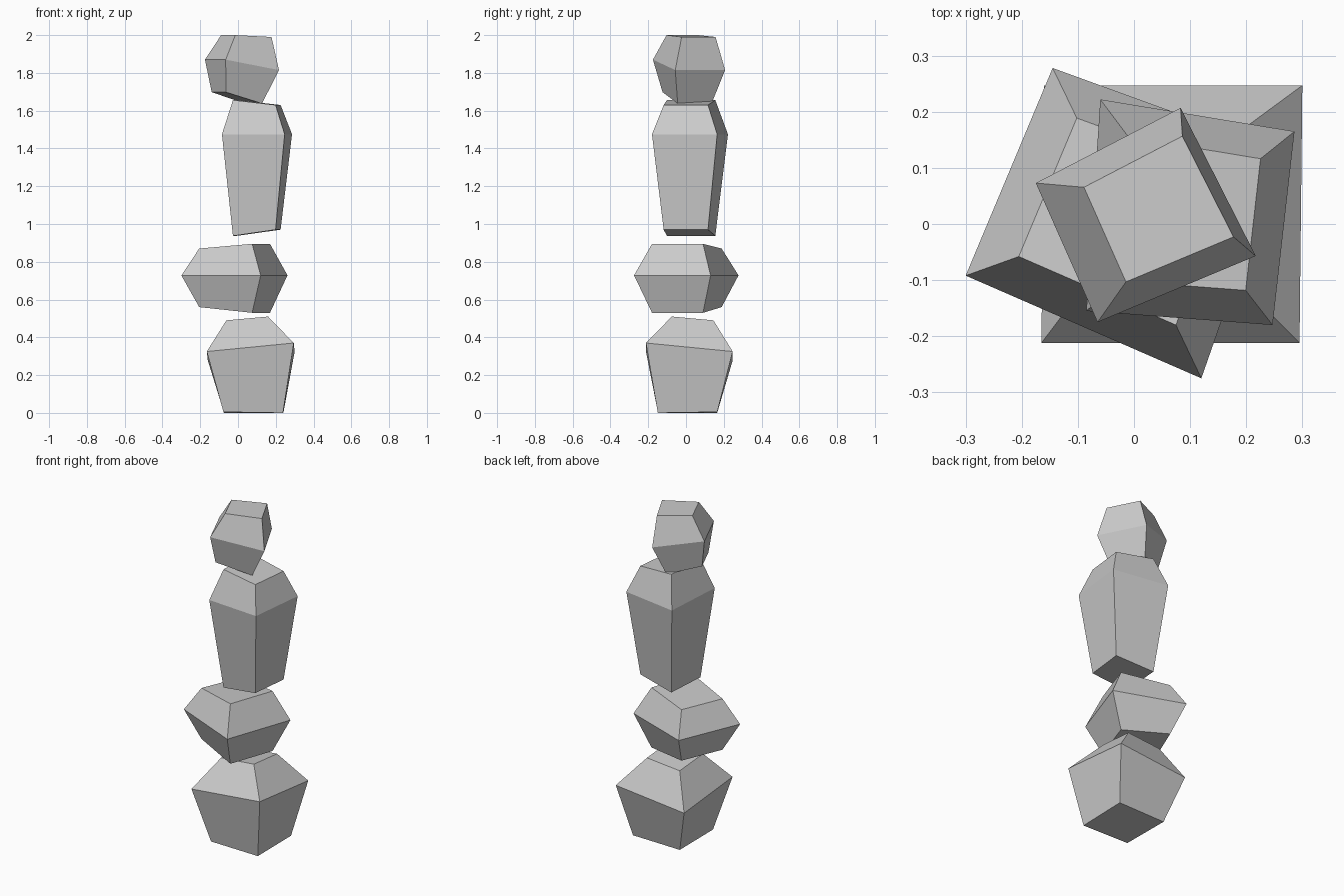
import bpy
import bmesh
from mathutils import Vector

if "Cube" in bpy.data.objects:
    bpy.data.objects.remove(bpy.data.objects["Cube"])


def stone(name, corners, rings):
    """Faceted stone: a four-cornered outline, repeated as scaled rings.
    Each ring is (centre, scale, heights of the four corners)."""
    pts = [Vector(c) for c in corners]
    mid = sum(pts, Vector((0, 0))) / 4
    bm = bmesh.new()
    loops = []
    for centre, scale, heights in rings:
        c = mid if centre is None else Vector(centre)
        loops.append([bm.verts.new((*(c + (p - mid) * scale), z))
                      for p, z in zip(pts, heights)])
    for lo, hi in zip(loops, loops[1:]):
        for i in range(4):
            j = (i + 1) % 4
            bm.faces.new((lo[i], lo[j], hi[j], hi[i]))
    bm.faces.new(loops[0][::-1])
    bm.faces.new(loops[-1])
    bmesh.ops.recalc_face_normals(bm, faces=bm.faces)
    mesh = bpy.data.meshes.new(name)
    bm.to_mesh(mesh)
    bm.free()
    bpy.context.collection.objects.link(bpy.data.objects.new(name, mesh))


def tilt(left, right):
    """Corner heights for a ring leaning to one side."""
    return (left, right, right, left)


# Corners run front left, front right, back right, back left
stone("base_stone",
      [(-0.165, -0.212), (0.295, -0.212), (0.30, 0.247), (-0.16, 0.247)],
      [((0.082, 0.008), 0.685, (0.005, 0, 0.005, 0)),
       (None, 1, (0.325, 0.37, 0.325, 0.278)),
       ((0.05, 0.035), 0.48, (0.49, 0.51, 0.49, 0.47))])

stone("flat_stone",
      [(-0.30, -0.092), (0.12, -0.275), (0.262, 0.13), (-0.145, 0.278)],
      [(None, 0.667, tilt(0.56, 0.53)),
       (None, 1, tilt(0.728, 0.728)),
       (None, 0.667, tilt(0.87, 0.895))])

stone("tall_stone",
      [(-0.085, -0.155), (0.247, -0.18), (0.286, 0.165), (-0.06, 0.222)],
      [(None, 0.68, tilt(0.937, 0.97)),
       (None, 1, tilt(1.475, 1.475)),
       (None, 0.68, tilt(1.656, 1.63))])

stone("top_stone",
      [(-0.065, -0.175), (0.217, -0.057), (0.083, 0.207), (-0.175, 0.073)],
      [((-0.01, 0.003), 0.68, tilt(1.698, 1.638)),
       (None, 1, tilt(1.87, 1.815)),
       ((0.04, 0.024), 0.68, tilt(2.0, 1.99))])
